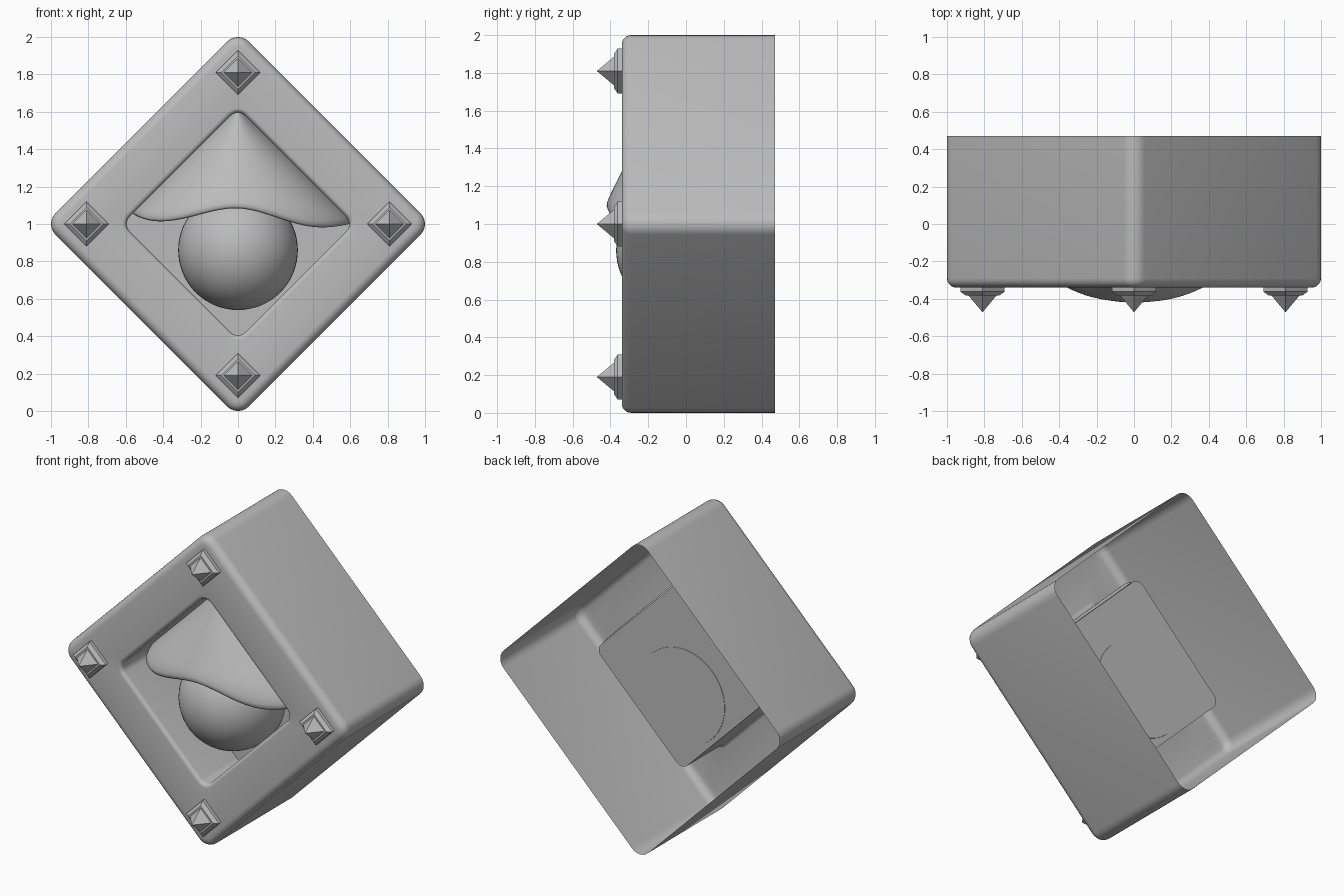
import bpy, bmesh
from math import sin, cos, pi, sqrt
from mathutils import Vector

if "Cube" in bpy.data.objects:
    bpy.data.objects.remove(bpy.data.objects["Cube"])

grey = bpy.data.materials.new("plain_grey")
grey.use_nodes = True
tone = (0.5, 0.5, 0.5, 1)
grey.diffuse_color = tone
grey.node_tree.nodes["Principled BSDF"].inputs["Base Color"].default_value = tone

FRONT, BACK, PLATE = -0.34, 0.47, 0.04
MID = 1.0


def finish(bm, name, smooth=True):
    mesh = bpy.data.meshes.new(name)
    bm.to_mesh(mesh)
    bm.free()
    obj = bpy.data.objects.new(name, mesh)
    bpy.context.collection.objects.link(obj)
    mesh.materials.append(grey)
    if smooth:
        bpy.ops.object.select_all(action='DESELECT')
        obj.select_set(True)
        bpy.context.view_layer.objects.active = obj
        bpy.ops.object.shade_smooth_by_angle(angle=pi / 5)
    return obj


def diamond(bm, half, radius, y, steps=6):
    """Ring of a rounded square standing on one corner."""
    ring = []
    for k in range(4):
        tip = (half - radius) * sqrt(2)
        a = k * pi / 2
        for s in range(steps + 1):
            b = a - pi / 4 + s * pi / 2 / steps
            ring.append(bm.verts.new((tip * cos(a) + radius * cos(b), y,
                                      MID + tip * sin(a) + radius * sin(b))))
    return ring


def loft(bm, rings):
    for low, high in zip(rings, rings[1:]):
        n = len(low)
        for i in range(n):
            j = (i + 1) % n
            bm.faces.new((low[i], low[j], high[j], high[i]))


# Housing: open back, rounded front rim, recess closed by a plate
bm = bmesh.new()
outer, hole, corner = 0.7305, 0.462, 0.08
rings = [diamond(bm, outer, corner, BACK)]
for s in range(6):
    a = s * pi / 10
    d = 0.05 * (1 - cos(a))
    rings.append(diamond(bm, outer - d, corner - d, FRONT + 0.05 * (1 - sin(a))))
for s in range(6):
    a = s * pi / 10
    d = 0.025 * sin(a)
    rings.append(diamond(bm, hole - d, corner - d, FRONT + 0.025 * (1 - cos(a))))
rings.append(diamond(bm, hole - 0.025, corner - 0.025, PLATE))
loft(bm, rings)
bm.faces.new(rings[-1])
finish(bm, "housing")

# Eyeball: sphere cut flat just behind the plate
bm = bmesh.new()
bmesh.ops.create_uvsphere(bm, u_segments=48, v_segments=32, radius=0.32)
bmesh.ops.translate(bm, verts=bm.verts, vec=(0, -0.05, 0.86))
cut = bmesh.ops.bisect_plane(bm, geom=bm.verts[:] + bm.edges[:] + bm.faces[:],
                             plane_co=(0, PLATE + 0.002, 0), plane_no=(0, 1, 0),
                             clear_outer=True)
bmesh.ops.holes_fill(bm, edges=[e for e in bm.edges if e.is_boundary])
finish(bm, "eyeball")

# Eyelid: bulging hood with a wavy lower lip
bm = bmesh.new()
COLS, ROWS = 24, 10
grid = []
for r in range(ROWS + 1):
    row = []
    for c in range(COLS + 1):
        t = pi * c / COLS
        x = -0.62 * cos(t)
        lip = 1.045 + 0.045 * cos(2 * pi * x / 0.85) - 0.04 * x
        z = lip + (1.62 - lip) * r / ROWS
        width = min(0.63, 1.64 - z)
        depth = min(0.43, 0.43 - 0.5 * (z - 1.1))
        row.append(bm.verts.new((-width * cos(t), -depth * sin(t), z)))
    grid.append(row)
for low, high in zip(grid, grid[1:]):
    for i in range(COLS):
        bm.faces.new((low[i], low[i + 1], high[i + 1], high[i]))
lid = finish(bm, "eyelid")
solid = lid.modifiers.new("thickness", 'SOLIDIFY')
solid.thickness = 0.035
solid.offset = -1
lid.modifiers.new("rounding", 'SUBSURF').levels = 1

# Studs: chamfered base and a pyramid point, one near each corner
STUD = [(0.118, 0), (0.118, 0.022), (0.09, 0.042), (0.075, 0.042)]
for name, dx, dz in (("top", 0, 1), ("bottom", 0, -1), ("left", 1, 0), ("right", -1, 0)):
    bm = bmesh.new()
    centre = Vector((dx * 0.81, FRONT, MID + dz * 0.81))
    rings = [[bm.verts.new(centre + Vector((r * cos(k * pi / 2), -h, r * sin(k * pi / 2))))
              for k in range(4)] for r, h in STUD]
    loft(bm, rings)
    bm.faces.new(rings[0][::-1])
    apex = bm.verts.new(centre + Vector((0, -0.132, 0)))
    for k in range(4):
        bm.faces.new((rings[-1][k], rings[-1][(k + 1) % 4], apex))
    finish(bm, name + "_stud", smooth=False)
